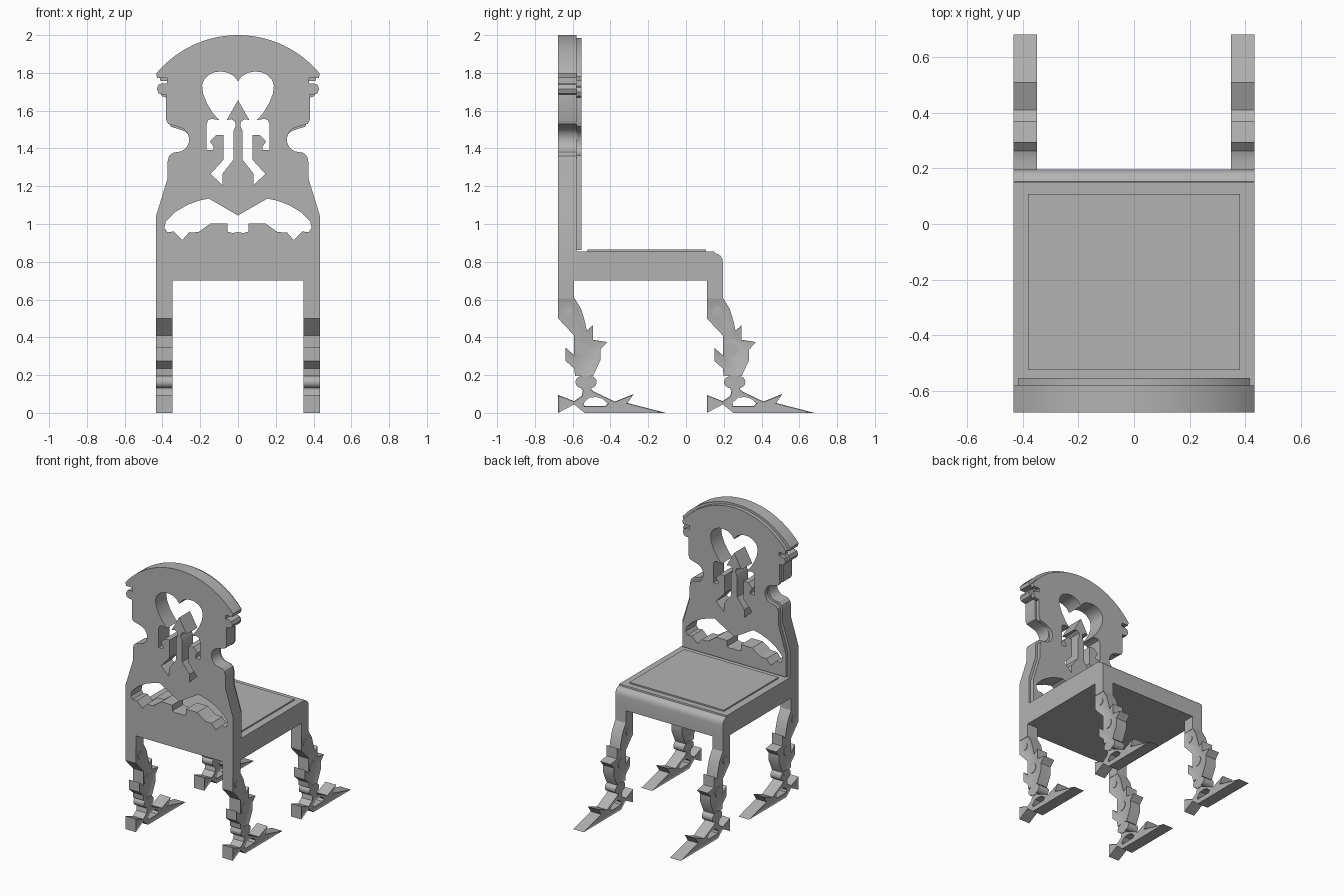
import bpy, bmesh, math
from mathutils import Vector

cube = bpy.data.objects.get("Cube")
if cube:
    bpy.data.objects.remove(cube)

grey = bpy.data.materials.new("plain_grey")
grey.use_nodes = True
COLOR = (0.45, 0.45, 0.45, 1)
grey.diffuse_color = COLOR
grey.node_tree.nodes["Principled BSDF"].inputs["Base Color"].default_value = COLOR


def extrude_profile(name, loops, axis, start, end, rim=0.0):
    """Fill closed loops (first outline, then holes) and extrude along x or y."""
    bm = bmesh.new()
    place = (lambda a, b: (start, a, b)) if axis == 0 else (lambda a, b: (a, start, b))
    for loop in loops:
        verts = [bm.verts.new(place(a, b)) for a, b in loop]
        for i, v in enumerate(verts):
            bm.edges.new((verts[i - 1], v))
    normal = Vector((0, 0, 0))
    normal[axis] = 1
    bmesh.ops.triangle_fill(bm, edges=bm.edges[:], use_beauty=True, normal=normal)
    bmesh.ops.dissolve_limit(bm, angle_limit=0.01, verts=[], edges=bm.edges[:])
    grown = bmesh.ops.extrude_face_region(bm, geom=bm.faces[:])["geom"]
    bmesh.ops.translate(bm, vec=normal * (end - start),
                        verts=[g for g in grown if isinstance(g, bmesh.types.BMVert)])
    bmesh.ops.recalc_face_normals(bm, faces=bm.faces[:])
    if rim:
        # Narrow raised border around both flat sides
        caps = [f for f in bm.faces if abs(f.normal[axis]) > 0.9]
        bmesh.ops.inset_region(bm, faces=caps, thickness=rim, depth=-0.004,
                               use_even_offset=True, use_boundary=True)
    mesh = bpy.data.meshes.new(name)
    bm.to_mesh(mesh)
    bm.free()
    mesh.materials.append(grey)
    obj = bpy.data.objects.new(name, mesh)
    bpy.context.collection.objects.link(obj)
    bpy.ops.object.select_all(action="DESELECT")
    obj.select_set(True)
    bpy.context.view_layer.objects.active = obj
    bpy.ops.object.shade_smooth_by_angle(angle=math.radians(30))
    return obj


def mirrored(half):
    """Close a right-hand half profile with its left-hand reflection."""
    return half + [(-a, b) for a, b in reversed(half) if a > 0]


def rect(a0, b0, a1, b1):
    return [(a0, b0), (a1, b0), (a1, b1), (a0, b1)]


def circle(a, b, r, n=24):
    return [(a + r * math.cos(math.tau * i / n), b + r * math.sin(math.tau * i / n))
            for i in range(n)]


# Backrest: arched crest, scrolled ears and side notches
R = 0.562
crest = [(R * math.sin(t), 2 - R + R * math.cos(t))
         for t in [math.asin(0.433 / R) * i / 14 for i in range(15)]]
ear = [(0.427, 1.772), (0.375, 1.772), (0.375, 1.745), (0.4, 1.745), (0.42, 1.738),
       (0.43, 1.715), (0.42, 1.692), (0.4, 1.685), (0.38, 1.685), (0.38, 1.55),
       (0.37, 1.53), (0.335, 1.52)]
notch = [(0.325 + 0.066 * math.cos(t), 1.447 + 0.067 * math.sin(t))
         for t in [math.radians(110 + 14 * i) for i in range(11)]]
hip = [(0.345, 1.377), (0.365, 1.36), (0.373, 1.33), (0.373, 1.24), (0.433, 1.045)]
side = crest + ear + notch + hip

# Heart opening that flows into two hooked stems
heart = [(0, 1.755), (0.02, 1.782), (0.05, 1.8), (0.085, 1.807), (0.12, 1.805),
         (0.155, 1.79), (0.18, 1.765), (0.19, 1.735), (0.185, 1.69), (0.165, 1.64),
         (0.135, 1.59), (0.1, 1.55), (0.14, 1.557), (0.158, 1.55), (0.166, 1.53),
         (0.166, 1.393), (0.13, 1.393), (0.13, 1.41), (0.148, 1.437), (0.115, 1.47),
         (0.077, 1.47), (0.077, 1.34), (0.145, 1.265), (0.083, 1.207), (0.083, 1.265),
         (0.025, 1.34), (0.025, 1.49), (0.012, 1.52), (0.015, 1.54), (0.035, 1.555),
         (0.06, 1.55), (0, 1.655)]

# Winged opening above the seat
wing = [(0, 1.045), (0.155, 1.135), (0.21, 1.123), (0.27, 1.1), (0.33, 1.065),
        (0.382, 1.015), (0.39, 0.98), (0.375, 0.957), (0.34, 0.96), (0.295, 0.915),
        (0.26, 0.955), (0.21, 0.957), (0.145, 1.003), (0.055, 1.003), (0.055, 0.96),
        (0.03, 0.952), (0, 0.957)]
openings = [mirrored(heart), mirrored(wing)]

extrude_profile("backrest", [mirrored(side + [(0.433, 0.7)])] + openings, 1, -0.677, -0.58)
panel_side = [(a * 0.962, b - 0.015) for a, b in side]
panel_side.append((panel_side[-1][0], 0.862))
extrude_profile("backrest_panel", [mirrored(panel_side)] + openings, 1, -0.58, -0.553)

# Seat with rounded front edge and thin cushion plate
seat = [(-0.58, 0.7), (-0.58, 0.855), (0.15, 0.855), (0.152, 0.845), (0.17, 0.841),
        (0.184, 0.83), (0.192, 0.815), (0.195, 0.795), (0.195, 0.7)]
extrude_profile("seat", [seat], 0, -0.433, 0.433)
extrude_profile("seat_plate", [rect(-0.38, 0.85, 0.38, 0.865)], 1, -0.522, 0.107)

# Legs: thorny shank, pinched ankle and pierced pointed foot
shank = [(0, 0.61), (0.085, 0.61), (0.122, 0.55), (0.143, 0.48), (0.152, 0.435),
         (0.185, 0.465), (0.185, 0.387), (0.26, 0.375), (0.224, 0.335), (0.224, 0.28),
         (0.185, 0.195), (0.09, 0.195), (0.085, 0.235), (0.04, 0.275), (0.04, 0.345),
         (0.085, 0.305), (0.085, 0.41), (0, 0.5)]
foot = [(0, 0.095), (0.085, 0.062), (0.125, 0.09), (0.135, 0.14), (0.165, 0.14),
        (0.185, 0.115), (0.3, 0.06), (0.4, 0.1), (0.368, 0.052), (0.57, 0),
        (0.14, 0), (0.085, 0.045), (0, 0)]
foot_hole = [(0.135, 0.052), (0.165, 0.08), (0.2, 0.084), (0.235, 0.075),
             (0.262, 0.05), (0.25, 0.036), (0.14, 0.036)]

leg_parts = [
    ("leg_top", [rect(0, 0.605, 0.085, 0.7)], 0),
    ("leg_shank", [shank], 0.008),
    ("upper_boss", [circle(0.053, 0.537, 0.026)], 0),
    ("lower_boss", [circle(0.132, 0.335, 0.036)], 0),
    ("ankle_rear_bead", [circle(0.123, 0.163, 0.031)], 0),
    ("ankle_front_bead", [circle(0.173, 0.163, 0.031)], 0),
    ("ankle_neck", [rect(0.125, 0.12, 0.171, 0.2)], 0),
    ("foot", [foot, foot_hole], 0.006),
]
for y_name, y0 in (("back", -0.677), ("front", 0.11)):
    for x_name, x0 in (("left", 0.348), ("right", -0.433)):
        for part, loops, rim in leg_parts:
            shifted = [[(a + y0, b) for a, b in loop] for loop in loops]
            extrude_profile(f"{y_name}_{x_name}_{part}", shifted, 0, x0, x0 + 0.085, rim)
